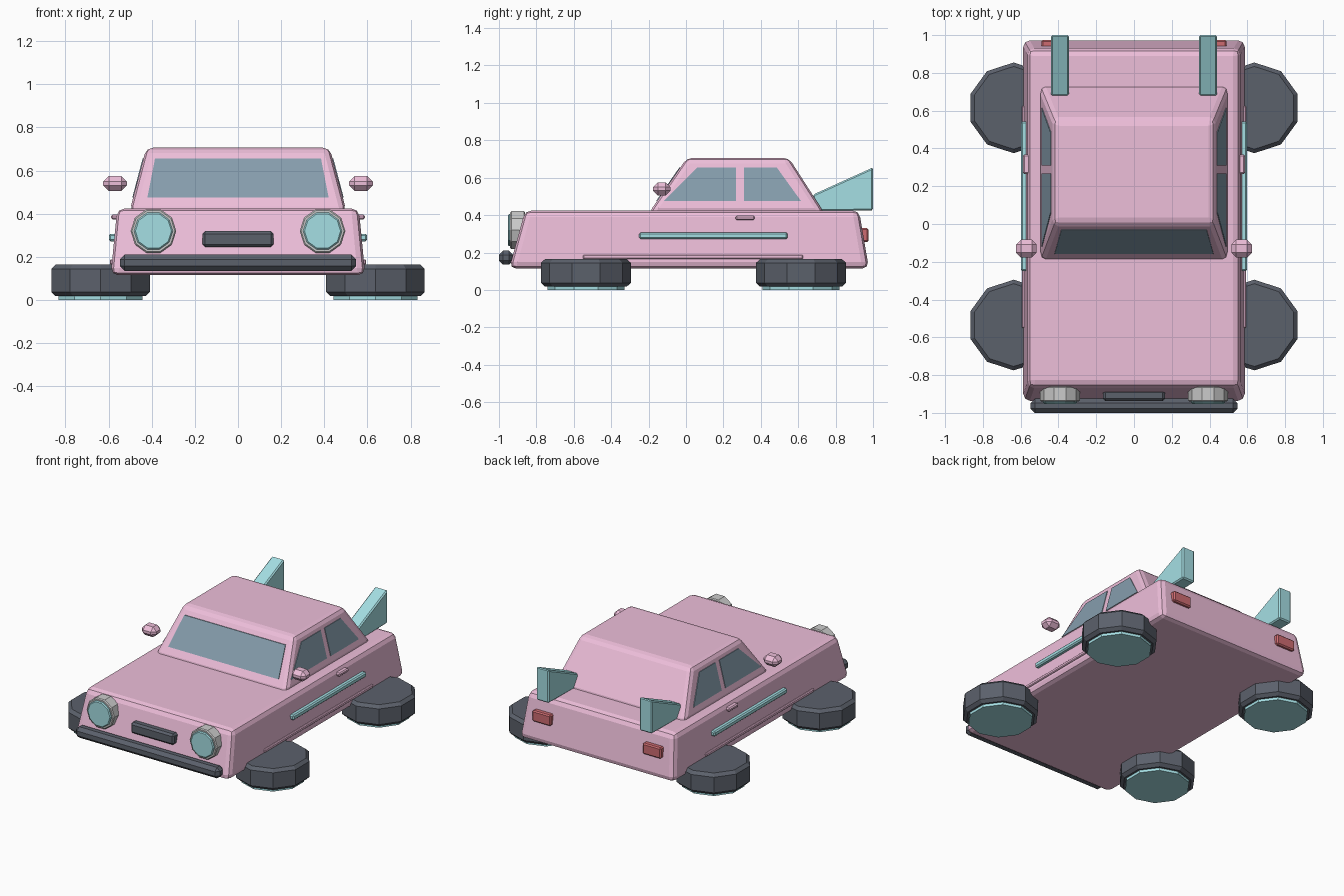
import bpy, bmesh, math
from mathutils import Vector

if "Cube" in bpy.data.objects:
    bpy.data.objects.remove(bpy.data.objects["Cube"])


def material(name, rgb):
    m = bpy.data.materials.new(name)
    m.diffuse_color = [c ** 2.2 for c in rgb] + [1]
    m.use_nodes = True
    m.node_tree.nodes["Principled BSDF"].inputs["Base Color"].default_value = m.diffuse_color
    return m


PINK = material("pink", (0.93, 0.74, 0.85))
TEAL = material("teal", (0.64, 0.87, 0.89))
DARK = material("charcoal", (0.36, 0.38, 0.42))
GLASS = material("glass", (0.52, 0.61, 0.67))
RED = material("red", (0.80, 0.42, 0.44))


def loft(name, a, b, mat=None, bevel=0, segs=1):
    """Solid between two matching polygons, with optional bevelled edges."""
    bm = bmesh.new()
    va = [bm.verts.new(p) for p in a]
    vb = [bm.verts.new(p) for p in b]
    n = len(va)
    bm.faces.new(va)
    bm.faces.new(vb)
    for i in range(n):
        j = (i + 1) % n
        bm.faces.new((va[i], va[j], vb[j], vb[i]))
    bmesh.ops.recalc_face_normals(bm, faces=bm.faces)
    me = bpy.data.meshes.new(name)
    bm.to_mesh(me)
    bm.free()
    ob = bpy.data.objects.new(name, me)
    bpy.context.collection.objects.link(ob)
    if mat:
        me.materials.append(mat)
    if bevel:
        mod = ob.modifiers.new("bevel", "BEVEL")
        mod.width, mod.segments = bevel, segs
        mod.limit_method = 'ANGLE'
        mod.angle_limit = math.radians(40)
    return ob


def rect(x0, x1, y0, y1, z):
    return [(x0, y0, z), (x1, y0, z), (x1, y1, z), (x0, y1, z)]


def box(name, x0, x1, y0, y1, z0, z1, mat, bevel=0, segs=1):
    return loft(name, rect(x0, x1, y0, y1, z0), rect(x0, x1, y0, y1, z1), mat, bevel, segs)


def panel(name, pts, offset, mat):
    return loft(name, pts, [Vector(p) + Vector(offset) for p in pts], mat)


def ring10(r, f, start):
    return [f(r * math.cos(start + i * math.pi / 5), r * math.sin(start + i * math.pi / 5))
            for i in range(10)]


# Body and cabin
loft("body", rect(-0.59, 0.59, -0.945, 0.978, 0.115),
     rect(-0.56, 0.56, -0.86, 0.925, 0.425), PINK, 0.035, 2)
loft("cabin", rect(-0.503, 0.503, -0.2, 0.74, 0.41),
     rect(-0.425, 0.425, 0.005, 0.55, 0.706), PINK, 0.03, 2)


# Windscreen lies just proud of the sloping cabin front
def front_y(z):
    return -0.2 + (z - 0.41) * 0.205 / 0.296


def side_x(z):
    return 0.503 - (z - 0.41) * 0.078 / 0.296


zl, zh = 0.475, 0.655
panel("windscreen", [(x, front_y(z) - 0.005, z) for x, z in
                     ((-0.42, zl), (0.42, zl), (0.385, zh), (-0.385, zh))],
      (0, 0.03, 0), GLASS)

# Front bumper and grille
box("front_bumper", -0.547, 0.547, -1.0, -0.925, 0.135, 0.21, DARK, 0.022)
box("grille", -0.165, 0.165, -0.937, -0.88, 0.245, 0.32, DARK, 0.013)

for s, side in ((1, "right"), (-1, "left")):
    # Side windows
    for nm, prof in (("front", ((-0.12, zl), (0.268, zl), (0.268, zh), (0.06, zh))),
                     ("rear", ((0.31, zl), (0.615, zl), (0.485, zh), (0.31, zh)))):
        panel(f"{nm}_window_{side}", [(s * (side_x(z) + 0.004), y, z) for y, z in prof],
              (-0.03 * s, 0, 0), GLASS)

    # Wheels lie flat, with a hub disc underneath
    for y, end in ((-0.535, "front"), (0.615, "rear")):
        for nm, r, z0, z1, mat, bev in (("wheel", 0.24, 0.018, 0.165, DARK, 0.02),
                                        ("hub", 0.205, 0.0, 0.04, TEAL, 0)):
            rings = [ring10(r, lambda a, b: (s * 0.637 + a, y + b, z), math.pi / 2)
                     for z in (z0, z1)]
            ob = loft(f"{end}_{nm}_{side}", *rings, mat, bev)

    # Headlight rim and lens
    for nm, r, y0, y1, mat in (("rim", 0.106, -0.94, -0.86, None),
                               ("lens", 0.09, -0.952, -0.90, TEAL)):
        rings = [ring10(r, lambda a, b: (s * 0.392 + a, y, 0.32 + b), 0) for y in (y0, y1)]
        loft(f"headlight_{nm}_{side}", *rings, mat, 0.006)

    # Tail fin
    fin = ((0.68, 0.42), (1.0, 0.425), (1.0, 0.655), (0.68, 0.51))
    loft(f"tail_fin_{side}", [(s * 0.345, y, z) for y, z in fin],
         [(s * 0.44, y, z) for y, z in fin], TEAL, 0.008)

    # Tail light, mirror, trim, sill and door handle
    box(f"tail_light_{side}", *sorted((s * 0.35, s * 0.49)), 0.93, 0.975, 0.255, 0.33, RED, 0.008)
    box(f"mirror_{side}", *sorted((s * 0.515, s * 0.625)), -0.177, -0.083, 0.505, 0.575, PINK, 0.026)
    box(f"side_trim_{side}", *sorted((s * 0.555, s * 0.599)), -0.25, 0.543, 0.272, 0.307, TEAL, 0.008)
    box(f"sill_strip_{side}", *sorted((s * 0.56, s * 0.594)), -0.55, 0.625, 0.165, 0.188, PINK, 0.005)
    box(f"door_handle_{side}", *sorted((s * 0.55, s * 0.588)), 0.265, 0.367, 0.373, 0.397, PINK, 0.007)
